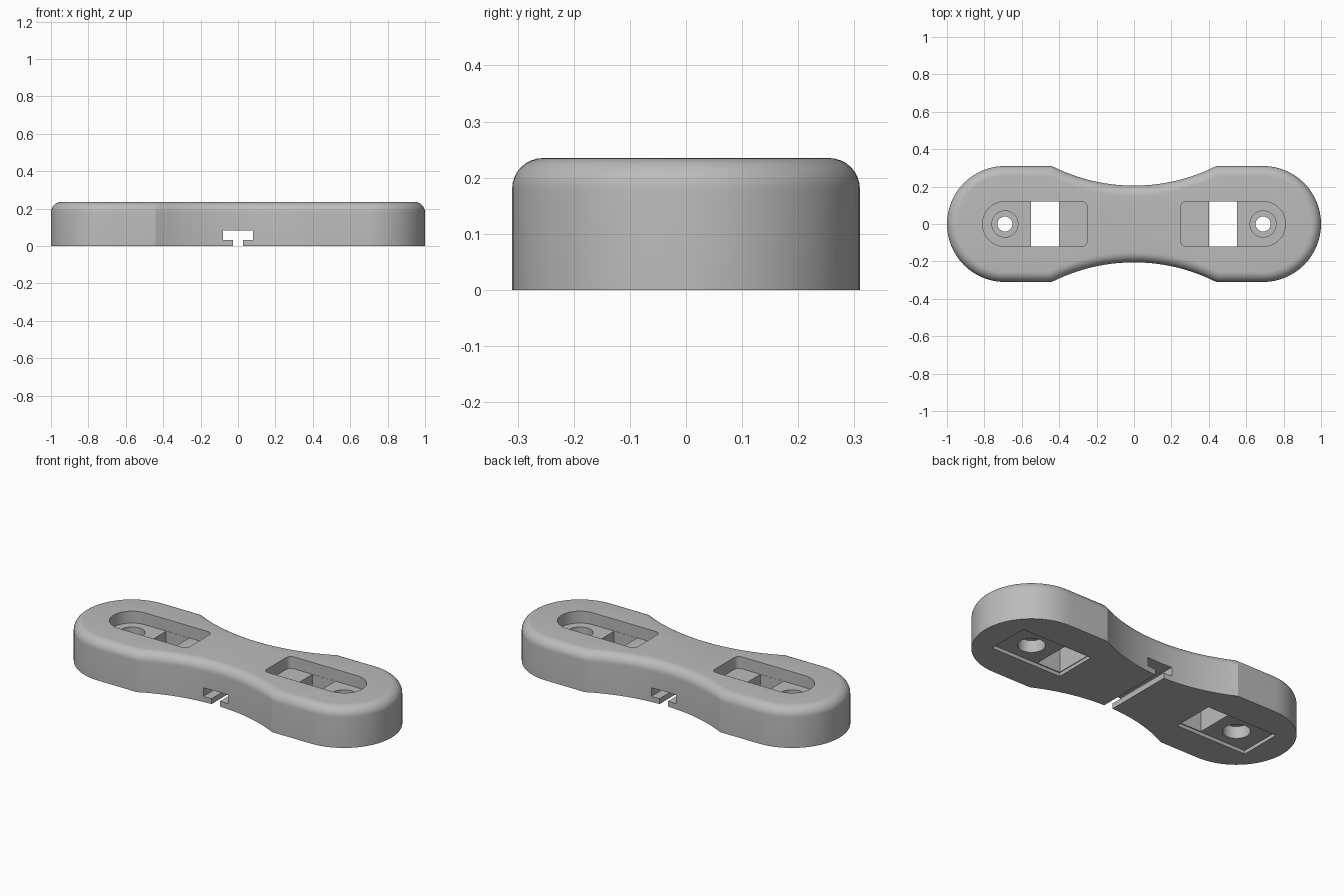
import bpy, bmesh
from math import sin, cos, pi, asin

cube = bpy.data.objects.get("Cube")
if cube:
    bpy.data.objects.remove(cube, do_unlink=True)

grey = bpy.data.materials.new("plain_grey")
grey.use_nodes = True
colour = (0.5, 0.5, 0.5, 1)
grey.diffuse_color = colour
grey.node_tree.nodes["Principled BSDF"].inputs["Base Color"].default_value = colour

HEIGHT, ROUND = 0.235, 0.055
END_X, END_R = 0.69, 0.31


def arc(cx, cy, r, a0, a1, n):
    return [(cx + r * cos(a0 + (a1 - a0) * i / n), cy + r * sin(a0 + (a1 - a0) * i / n))
            for i in range(n + 1)]


def prism(name, outline, z0, z1, rounding=0):
    """Extrude an anticlockwise outline from z0 to z1, optionally rounding the top rim."""
    bm = bmesh.new()
    base = bm.faces.new([bm.verts.new((x, y, z0)) for x, y in outline])
    top = bmesh.ops.extrude_face_region(bm, geom=[base], use_keep_orig=True)["geom"]
    bmesh.ops.translate(bm, vec=(0, 0, z1 - z0),
                        verts=[g for g in top if isinstance(g, bmesh.types.BMVert)])
    bmesh.ops.recalc_face_normals(bm, faces=bm.faces)
    if rounding:
        rim = [e for e in bm.edges if all(v.co.z > z1 - 1e-5 for v in e.verts)]
        bmesh.ops.bevel(bm, geom=rim, offset=rounding, segments=8, profile=0.5,
                        affect='EDGES', clamp_overlap=False)
    mesh = bpy.data.meshes.new(name)
    bm.to_mesh(mesh)
    bm.free()
    mesh.materials.append(grey)
    ob = bpy.data.objects.new(name, mesh)
    bpy.context.collection.objects.link(ob)
    return ob


def box(x0, x1, half):
    return [(x0, -half), (x1, -half), (x1, half), (x0, half)]


def circle(x, r):
    return arc(x, 0, r, 0, 2 * pi, 48)[:-1]


# Waisted body: round ends joined by shallow concave sides
waist_x, waist_y = 0.44, 0.205
dip = END_R - waist_y
waist_r = (waist_x ** 2 + dip ** 2) / (2 * dip)
waist_c = waist_y + waist_r
half_angle = asin(waist_x / waist_r)
outline = arc(END_X, 0, END_R, -pi / 2, pi / 2, 32)
outline += arc(0, waist_c, waist_r, -pi / 2 + half_angle, -pi / 2 - half_angle, 24)
outline += arc(-END_X, 0, END_R, pi / 2, 3 * pi / 2, 32)
outline += arc(0, -waist_c, waist_r, pi / 2 + half_angle, pi / 2 - half_angle, 24)
body = prism("body", outline, 0, HEIGHT, ROUND)


def cut(outline, z0, z1):
    cutter = prism("cutter", outline, z0, z1)
    cutter.hide_render = True
    bpy.context.view_layer.objects.active = body
    mod = body.modifiers.new("cut", 'BOOLEAN')
    mod.operation, mod.solver, mod.object = 'DIFFERENCE', 'EXACT', cutter
    bpy.ops.object.modifier_apply(modifier=mod.name)
    bpy.data.objects.remove(cutter, do_unlink=True)


# Top pocket with one round end and two small corner fillets
POCKET = 0.12
FILLET = 0.03
fillet_x, fillet_y = 0.25 + FILLET, POCKET - FILLET
pocket = arc(END_X, 0, POCKET, -pi / 2, pi / 2, 24)
pocket += arc(fillet_x, fillet_y, FILLET, pi / 2, pi, 6)
pocket += arc(fillet_x, -fillet_y, FILLET, pi, 3 * pi / 2, 6)

for side in (1, -1):
    def place(points):
        return points if side > 0 else [(-x, -y) for x, y in points]
    cut(place(pocket), 0.165, 0.3)                       # pocket
    cut(place(box(0.4, 0.55, 0.119)), -0.1, 0.2)         # rectangular window
    cut(place(box(0.396, 0.85, 0.125)), -0.1, 0.02)      # shallow recess below
    cut(place(circle(END_X, 0.07)), 0.125, 0.2)          # upper counterbore
    cut(place(circle(END_X, 0.072)), -0.1, 0.09)         # lower counterbore
    cut(place(circle(END_X, 0.04)), -0.1, 0.2)           # through hole

# T-shaped slot running across the underside
slot_wide, slot_narrow = 0.08, 0.028
cut(box(-slot_wide, slot_wide, 0.5), 0.032, 0.083)
cut(box(-slot_narrow, slot_narrow, 0.5), -0.1, 0.05)

bpy.ops.object.select_all(action='DESELECT')
body.select_set(True)
bpy.context.view_layer.objects.active = body
bpy.ops.object.shade_smooth_by_angle(angle=0.4)
